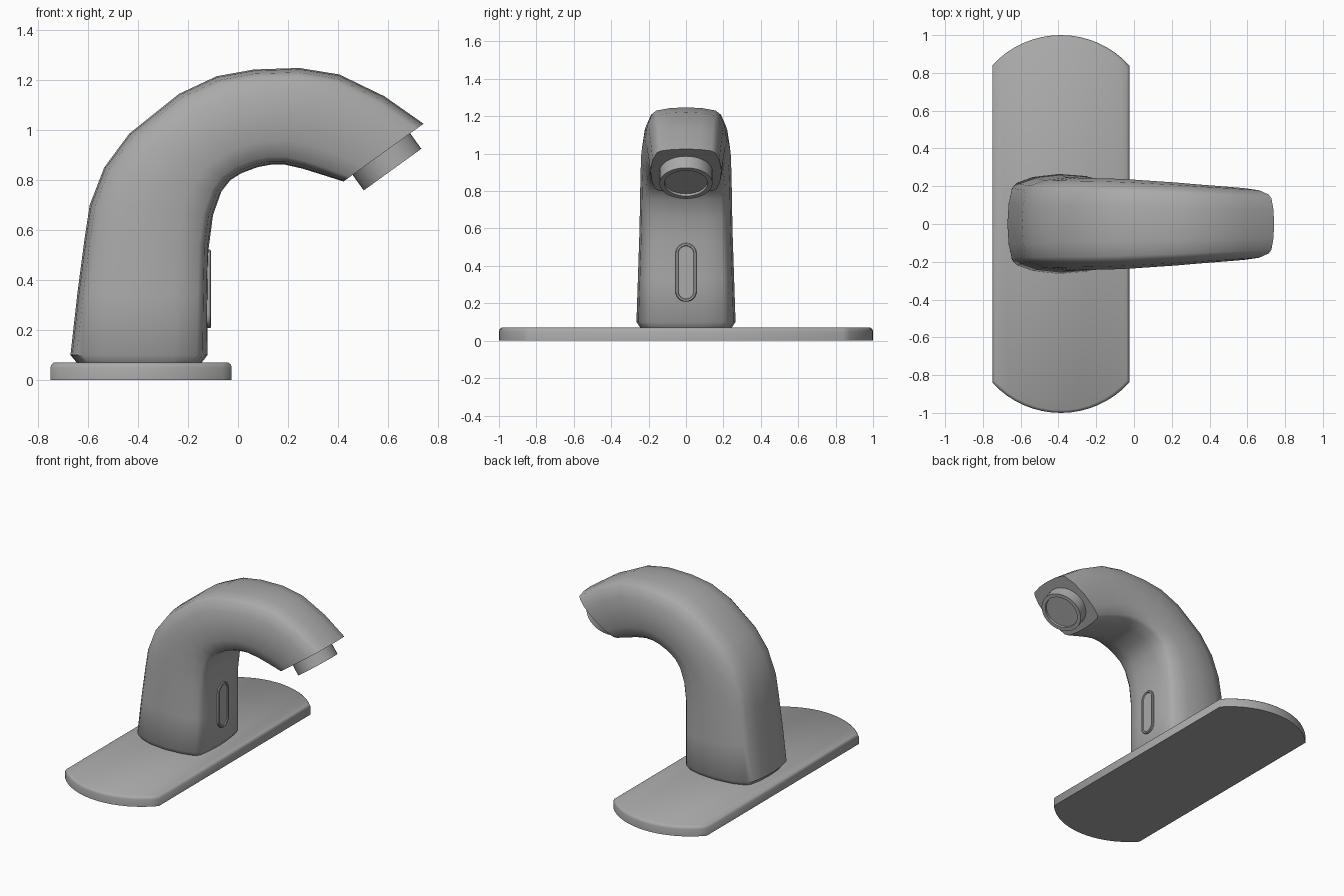
import bpy, bmesh, math
from mathutils import Vector, Matrix

cube = bpy.data.objects.get("Cube")
if cube:
    bpy.data.objects.remove(cube)

metal = bpy.data.materials.new("satin grey metal")
metal.use_nodes = True
GREY = (0.4, 0.4, 0.4, 1)
metal.diffuse_color = GREY
metal.node_tree.nodes["Principled BSDF"].inputs["Base Color"].default_value = GREY


def loft(name, rings, angle):
    """Skin a list of closed rings of equal length and cap both ends."""
    bm = bmesh.new()
    loops = [[bm.verts.new(p) for p in ring] for ring in rings]
    n = len(loops[0])
    for a, b in zip(loops, loops[1:]):
        for i in range(n):
            j = (i + 1) % n
            bm.faces.new((a[i], a[j], b[j], b[i]))
    bm.faces.new(loops[0])
    bm.faces.new(loops[-1])
    bmesh.ops.recalc_face_normals(bm, faces=bm.faces)
    mesh = bpy.data.meshes.new(name)
    bm.to_mesh(mesh)
    bm.free()
    mesh.materials.append(metal)
    obj = bpy.data.objects.new(name, mesh)
    bpy.context.collection.objects.link(obj)
    bpy.ops.object.select_all(action='DESELECT')
    obj.select_set(True)
    bpy.context.view_layer.objects.active = obj
    bpy.ops.object.shade_smooth_by_angle(angle=math.radians(angle))
    return obj


# Base plate: long straight sides with shallow arc ends and a chamfered top
def plate_ring(inset, z):
    half, straight, sag = 0.3625, 0.84, 0.16
    radius = (half ** 2 + sag ** 2) / (2 * sag)
    sweep = math.asin(half / radius)
    pts = []
    for side in (1, -1):
        for i in range(17):
            a = sweep * (1 - i / 8)
            pts.append((side * radius * math.sin(a),
                        side * (straight + sag - radius + radius * math.cos(a))))
    return [(-0.3875 + x * (1 - inset / half), y * (1 - inset), z) for x, y in pts]


loft("base_plate", [plate_ring(0, 0), plate_ring(0, 0.05),
                    plate_ring(0.004, 0.062), plate_ring(0.014, 0.07)], 50)

# Spout body: outer x, z, inner x, z and half width along the bend
stations = [
    (-0.645, 0.07, -0.145, 0.07, 0.245),
    (-0.67, 0.10, -0.122, 0.10, 0.265),
    (-0.642, 0.35, -0.12, 0.33, 0.257),
    (-0.613, 0.57, -0.117, 0.53, 0.25),
    (-0.593, 0.70, -0.10, 0.66, 0.247),
    (-0.535, 0.85, -0.066, 0.755, 0.245),
    (-0.435, 0.985, -0.03, 0.80, 0.243),
    (-0.235, 1.145, 0.015, 0.828, 0.24),
    (-0.085, 1.215, 0.08, 0.852, 0.235),
    (0.065, 1.242, 0.13, 0.861, 0.228),
    (0.245, 1.248, 0.19, 0.861, 0.22),
    (0.405, 1.222, 0.26, 0.845, 0.21),
    (0.585, 1.135, 0.34, 0.82, 0.20),
    (0.742, 1.025, 0.422, 0.794, 0.19),
]
# Half cross-section: depth from outer to inner side, share of half width
half_section = [(0, 0), (0.012, 0.4), (0.045, 0.72), (0.09, 0.82), (0.25, 0.94),
                (0.5, 1), (0.75, 0.96), (0.92, 0.87), (0.965, 0.76),
                (0.99, 0.4), (1, 0)]
section = half_section + [(u, -v) for u, v in half_section[-2:0:-1]]


def body_ring(ox, oz, ix, iz, width):
    outer, inner = Vector((ox, 0, oz)), Vector((ix, 0, iz))
    return [outer.lerp(inner, u) + Vector((0, v * width, 0)) for u, v in section]


loft("spout_body", [body_ring(*s) for s in stations], 45)

# Outlet: round nozzle with a recessed disc, square to the cut end of the spout
axis = Vector((0.585, 0, -0.81)).normalized()
frame = Matrix.Translation((0.573, 0, 0.904)) @ axis.to_track_quat('Z', 'Y').to_matrix().to_4x4()


def circle(radius, height, n=32):
    return [frame @ Vector((radius * math.cos(math.tau * i / n),
                            radius * math.sin(math.tau * i / n), height)) for i in range(n)]


loft("outlet_nozzle", [circle(0.142, -0.03), circle(0.142, 0.077),
                       circle(0.116, 0.077), circle(0.114, 0.064)], 40)


# Sensor window: upright rounded slot with a raised rim
def slot(radius, x):
    pts = []
    for side in (1, -1):
        for i in range(13):
            a = math.pi * i / 12
            pts.append((x, side * radius * math.cos(a),
                        0.365 + side * (0.1 + radius * math.sin(a))))
    return pts


loft("sensor_window", [slot(0.057, -0.14), slot(0.057, -0.112), slot(0.053, -0.108),
                       slot(0.044, -0.108), slot(0.041, -0.114)], 40)
